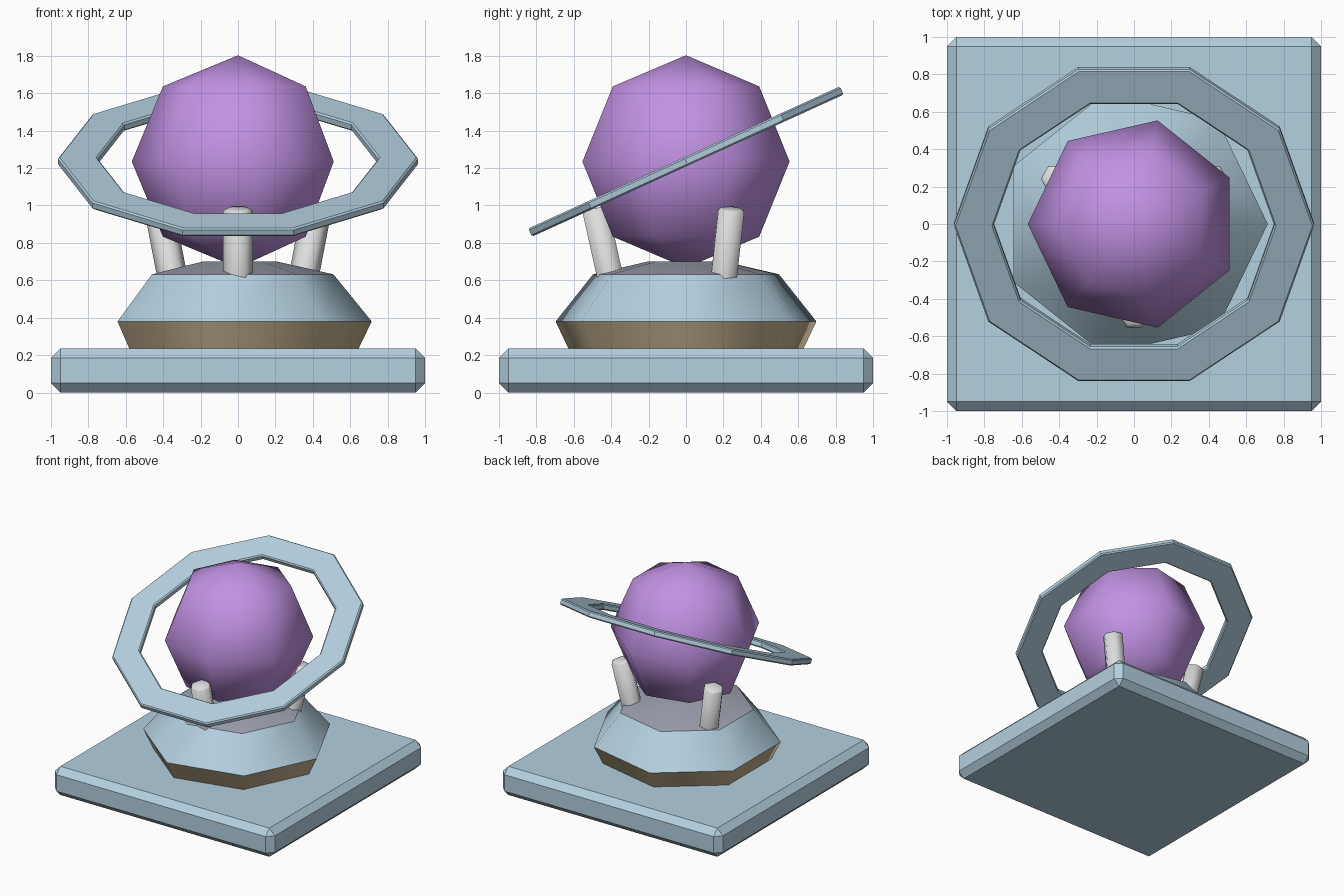
import bpy, bmesh, math
from mathutils import Matrix, Vector

if "Cube" in bpy.data.objects:
    bpy.data.objects.remove(bpy.data.objects["Cube"])


def material(name, r, g, b):
    m = bpy.data.materials.new(name)
    lin = [((c / 255 + 0.055) / 1.055) ** 2.4 for c in (r, g, b)]
    m.diffuse_color = (*lin, 1)
    m.use_nodes = True
    m.node_tree.nodes["Principled BSDF"].inputs["Base Color"].default_value = m.diffuse_color
    return m


BLUE = material("pale_blue", 180, 208, 224)
PURPLE = material("purple", 194, 146, 228)
WHITE = material("light_grey", 222, 222, 222)
TAN = material("tan", 194, 177, 144)
LILAC = material("lilac_grey", 160, 163, 178)


def finish(name, bm, mat, smooth=None, bevel=0):
    """Turn a bmesh into an object; smooth is the sharp angle in degrees."""
    bmesh.ops.recalc_face_normals(bm, faces=bm.faces)
    if bevel:
        sharp = [e for e in bm.edges if e.calc_face_angle(0) > 0.4]
        bmesh.ops.bevel(bm, geom=sharp, offset=bevel, segments=1, affect='EDGES')
    me = bpy.data.meshes.new(name)
    bm.to_mesh(me)
    bm.free()
    me.materials.append(mat)
    ob = bpy.data.objects.new(name, me)
    bpy.context.collection.objects.link(ob)
    if smooth:
        bpy.ops.object.select_all(action='DESELECT')
        ob.select_set(True)
        bpy.context.view_layer.objects.active = ob
        bpy.ops.object.shade_smooth_by_angle(angle=math.radians(smooth))
    return ob


def lathe(profile, sides, loop=False, caps=(False, False)):
    """Spin (radius, z) points around z, first corner on +x."""
    bm = bmesh.new()
    rings = []
    for r, z in profile:
        rings.append([bm.verts.new((r * math.cos(math.tau * i / sides),
                                    r * math.sin(math.tau * i / sides), z))
                      for i in range(sides)])
    pairs = list(zip(rings, rings[1:]))
    if loop:
        pairs.append((rings[-1], rings[0]))
    for a, b in pairs:
        for i in range(sides):
            j = (i + 1) % sides
            bm.faces.new((a[i], a[j], b[j], b[i]))
    if caps[0]:
        bm.faces.new(rings[0][::-1])
    if caps[1]:
        bm.faces.new(rings[-1])
    return bm


# square base slab with chamfered edges
bm = bmesh.new()
bmesh.ops.create_cube(bm, size=1, matrix=Matrix.Translation((0, 0, 0.1175))
                      @ Matrix.Diagonal((2, 2, 0.235, 1)))
finish("base_slab", bm, BLUE, bevel=0.05)

# seven-sided pedestal: flared foot, sloping collar, shallow cap
finish("pedestal_foot", lathe([(0.628, 0.2), (0.715, 0.38)], 7, caps=(True, False)), TAN, 60)
finish("pedestal_collar", lathe([(0.715, 0.38), (0.51, 0.632)], 7), BLUE, 60)
finish("pedestal_cap", lathe([(0.51, 0.632), (0.21, 0.70)], 7, caps=(False, True)), LILAC, 60)

# faceted planet
bm = bmesh.new()
bmesh.ops.create_uvsphere(bm, u_segments=7, v_segments=4, radius=0.568)
bmesh.ops.rotate(bm, verts=bm.verts, matrix=Matrix.Rotation(
    -max(bm.verts, key=lambda v: v.co.x).co.xy.angle_signed(Vector((1, 0))) * -1, 3, 'Z'))
bmesh.ops.translate(bm, verts=bm.verts, vec=(0, 0, 1.235))
finish("planet", bm, PURPLE, 180)

# tilted ten-sided ring
bm = lathe([(0.75, -0.024), (0.963, -0.024), (0.963, 0.024), (0.75, 0.024)], 10, loop=True)
bmesh.ops.recalc_face_normals(bm, faces=bm.faces)
long_edges = [e for e in bm.edges if abs(e.verts[0].co.z - e.verts[1].co.z) < 0.001
              and e.calc_face_angle(0) > 1]
bmesh.ops.bevel(bm, geom=long_edges, offset=0.009, segments=1, affect='EDGES')
bmesh.ops.transform(bm, verts=bm.verts, matrix=Matrix.Translation((0, 0, 1.235))
                    @ Matrix.Rotation(math.radians(24.5), 4, 'X'))
finish("ring", bm, BLUE)

# three hexagonal support pegs leaning outward
for k in range(3):
    bm = lathe([(0.08, -0.45), (0.08, -0.012), (0.058, 0)], 6, caps=(True, True))
    bmesh.ops.transform(bm, verts=bm.verts, matrix=(
        Matrix.Rotation(math.tau * k / 3, 4, 'Z')
        @ Matrix.Translation((0, -0.487, 0.985))
        @ Matrix.Rotation(math.radians(12.5), 4, 'X')))
    finish(f"support_peg_{k + 1}", bm, WHITE, 60.5)
